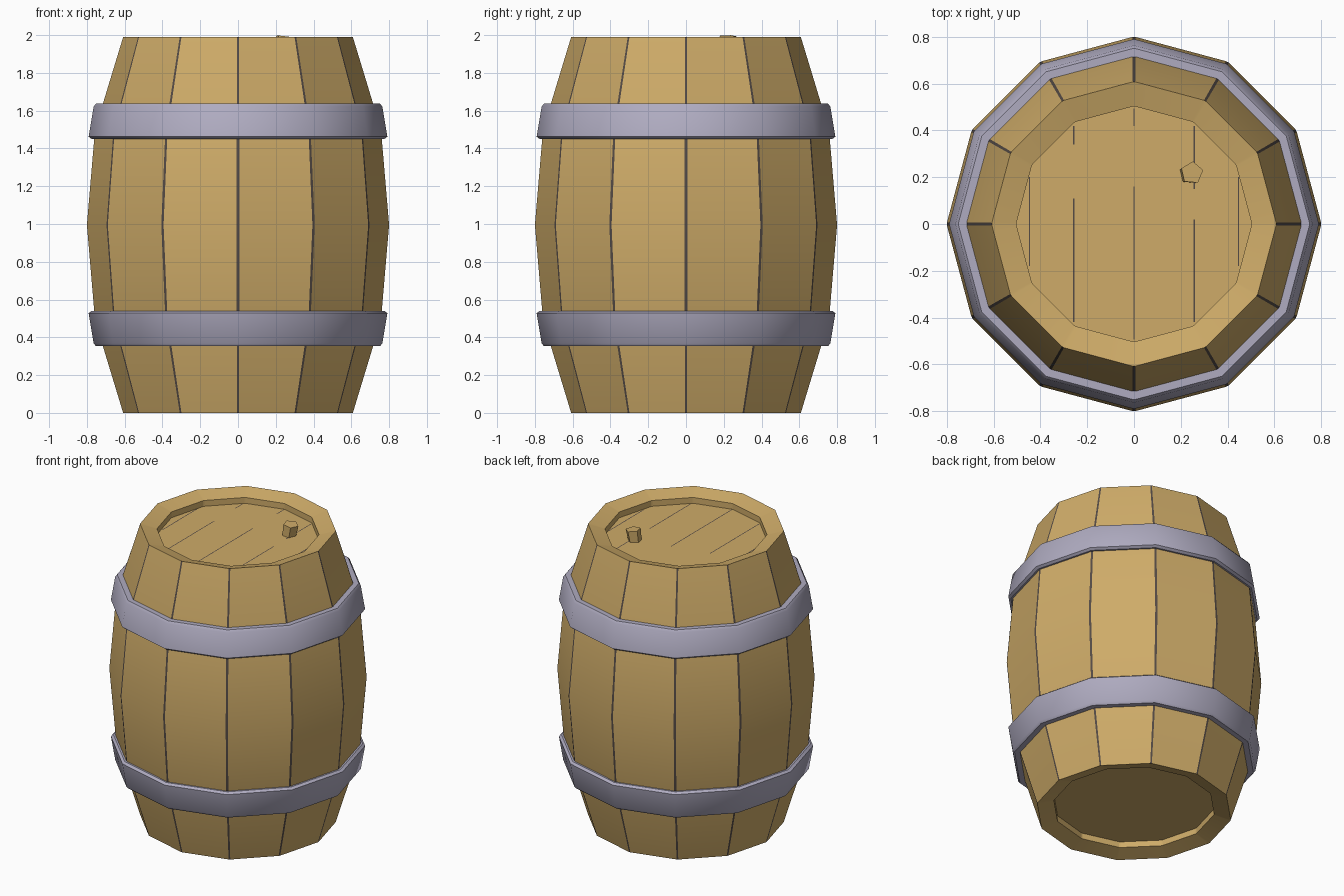
import bpy, bmesh, math

if "Cube" in bpy.data.objects:
    bpy.data.objects.remove(bpy.data.objects["Cube"])


def material(name, rgb):
    m = bpy.data.materials.new(name)
    m.diffuse_color = (*rgb, 1)
    m.use_nodes = True
    m.node_tree.nodes["Principled BSDF"].inputs["Base Color"].default_value = m.diffuse_color
    return m


WOOD = material("oak wood", (0.62, 0.41, 0.14))
IRON = material("grey iron", (0.43, 0.41, 0.53))
SEAM = material("dark seam", (0.09, 0.07, 0.06))
SIDES = 12


def make_object(name, bm, mats, smooth=None):
    bmesh.ops.recalc_face_normals(bm, faces=bm.faces)
    me = bpy.data.meshes.new(name)
    bm.to_mesh(me)
    bm.free()
    for m in mats:
        me.materials.append(m)
    ob = bpy.data.objects.new(name, me)
    bpy.context.collection.objects.link(ob)
    if smooth:
        bpy.ops.object.select_all(action='DESELECT')
        ob.select_set(True)
        bpy.context.view_layer.objects.active = ob
        bpy.ops.object.shade_smooth_by_angle(angle=math.radians(smooth))
    return ob


def lathe(bm, profile, angles, closed=False):
    """Rings of (radius, z) points; returns quads as rows of faces."""
    rings = [[bm.verts.new((r * math.cos(a), r * math.sin(a), z)) for a in angles]
             for r, z in profile]
    n, rows = len(angles), []
    for i in range(len(rings) if closed else len(rings) - 1):
        lo, hi = rings[i], rings[(i + 1) % len(rings)]
        rows.append([bm.faces.new((lo[k], lo[(k + 1) % n], hi[(k + 1) % n], hi[k]))
                     for k in range(n)])
    if not closed:
        bm.faces.new(rings[0])
        bm.faces.new(rings[-1])
    return rows


# Staved body: bulging outside, sloped rims and recessed heads at both ends
half = [(0.8, 1.0), (0.757, 1.5), (0.608, 1.99), (0.503, 1.96), (0.503, 1.92)]
profile = [(r, 1.99 - z) for r, z in reversed(half[1:])] + [(0.8, 0.995)] + half[1:]
gap = math.radians(0.5)
angles = [k * math.tau / SIDES + s * gap for k in range(SIDES) for s in (-1, 1)]
bm = bmesh.new()
rows = lathe(bm, profile, angles)
for row in rows[2:-2]:          # narrow outside facets are the seams
    for f in row[::2]:
        f.material_index = 1
make_object("barrel_body", bm, [WOOD, SEAM], 14)

# Iron hoops, mirrored about the middle, wider toward the bulge
hoop = [(0.70, 1.45), (0.775, 1.45), (0.791, 1.462), (0.764, 1.622),
        (0.752, 1.637), (0.68, 1.637)]
corners = [k * math.tau / SIDES for k in range(SIDES)]
for name, flip in (("upper_hoop", False), ("lower_hoop", True)):
    bm = bmesh.new()
    lathe(bm, [(r, 1.99 - z if flip else z) for r, z in hoop], corners, closed=True)
    make_object(name, bm, [IRON], 32)

# Thin broken plank seams on the top head: x, y start, y end
bm = bmesh.new()
for x, y0, y1 in [(-0.447, -0.18, 0.2), (0.447, -0.18, 0.2), (-0.258, -0.42, 0.11),
                  (-0.258, 0.34, 0.42), (0, -0.495, 0.16), (0, 0.42, 0.495),
                  (0.258, -0.42, 0.02), (0.258, 0.15, 0.42)]:
    z, w = 1.921, 0.003
    bm.faces.new([bm.verts.new(p) for p in
                  ((x - w, y0, z), (x + w, y0, z), (x + w, y1, z), (x - w, y1, z))])
make_object("head_seams", bm, [SEAM])

# Five-sided bung, leaning and cut at a slight slope
bm = bmesh.new()
rings = []
for cx, cy, r, z, slope in ((0.237, 0.214, 0.044, 1.91, 0), (0.248, 0.219, 0.049, 1.994, -0.12)):
    rings.append([])
    for k in range(5):
        a = math.radians(85 + 72 * k)
        dx, dy = r * math.cos(a), r * math.sin(a)
        rings[-1].append(bm.verts.new((cx + dx, cy + dy, z + slope * dx)))
for k in range(5):
    j = (k + 1) % 5
    bm.faces.new((rings[0][k], rings[0][j], rings[1][j], rings[1][k]))
bm.faces.new(rings[0])
bm.faces.new(rings[1])
make_object("bung", bm, [WOOD])
